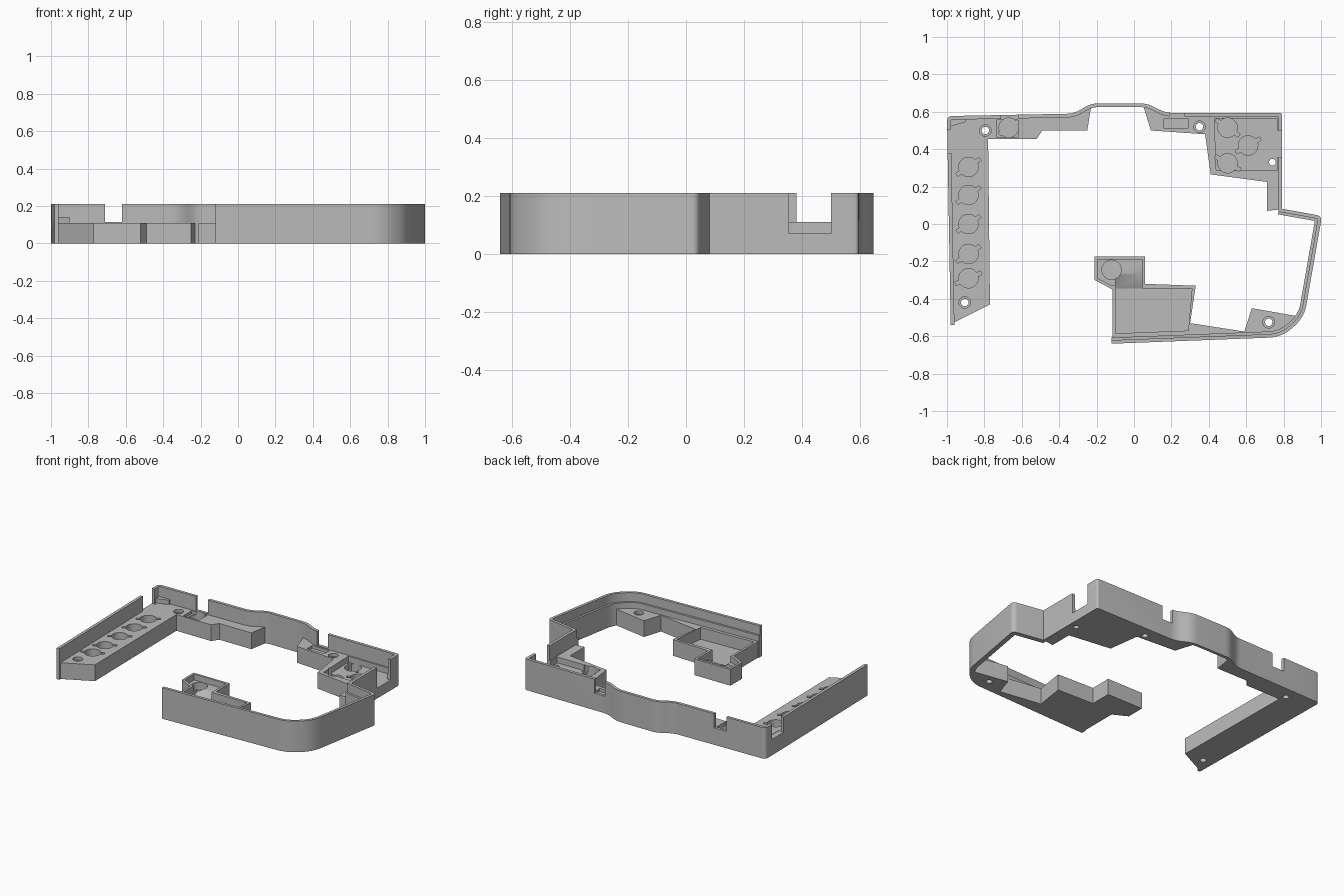
import bpy, bmesh
from math import cos, sin, pi
from mathutils import Vector

cube = bpy.data.objects.get("Cube")
if cube:
    bpy.data.objects.remove(cube, do_unlink=True)

grey = bpy.data.materials.new("plain grey")
grey.use_nodes = True
COLOUR = (0.5, 0.5, 0.5, 1)
grey.diffuse_color = COLOUR
grey.node_tree.nodes["Principled BSDF"].inputs["Base Color"].default_value = COLOUR

SLAB, TOP, OVER = 0.11, 0.21, 0.3


def finish(name, bm):
    bmesh.ops.recalc_face_normals(bm, faces=bm.faces)
    mesh = bpy.data.meshes.new(name)
    bm.to_mesh(mesh)
    bm.free()
    mesh.materials.append(grey)
    obj = bpy.data.objects.new(name, mesh)
    bpy.context.collection.objects.link(obj)
    return obj


def prism(name, outline, low, high):
    """Extrude an outline; low may be a function of y for a sloping floor."""
    floor = low if callable(low) else (lambda y: low)
    bm = bmesh.new()
    bottom = [bm.verts.new((x, y, floor(y))) for x, y in outline]
    top = [bm.verts.new((x, y, high)) for x, y in outline]
    bm.faces.new(bottom)
    bm.faces.new(top)
    for i in range(len(outline)):
        j = (i + 1) % len(outline)
        bm.faces.new((bottom[i], bottom[j], top[j], top[i]))
    return finish(name, bm)


def rect(x0, x1, y0, y1):
    return [(x0, y0), (x1, y0), (x1, y1), (x0, y1)]


def disc(x, y, r, n=24):
    return [(x + r * cos(2 * pi * i / n), y + r * sin(2 * pi * i / n)) for i in range(n)]


def keyed_disc(x, y, angle, r=0.052, reach=0.075, half=0.2):
    """Round outline with a small tab on two opposite sides."""
    pts = []
    for side in (0, pi):
        a = angle + side
        d = Vector((cos(a), sin(a)))
        across = Vector((-d.y, d.x)) * r * sin(half)
        pts += [d * r * cos(half) - across, d * reach - across,
                d * reach + across, d * r * cos(half) + across]
        for i in range(1, 12):
            b = a + half + (pi - 2 * half) * i / 12
            pts.append(Vector((cos(b), sin(b))) * r)
    return [(x + p.x, y + p.y) for p in pts]


def inset_path(corners, s, steps=6):
    """Move a clockwise path inward by s, then round its corners to match."""
    pts = [Vector(c[:2]) for c in corners]
    dirs = [(b - a).normalized() for a, b in zip(pts, pts[1:])]
    moved, cuts = [], []
    for i, p in enumerate(pts):
        d0, d1 = dirs[max(i - 1, 0)], dirs[min(i, len(dirs) - 1)]
        mitre = Vector((d0.y + d1.y, -d0.x - d1.x)) / (1 + d0.dot(d1))
        turn = -d0.cross(d1) / (1 + d0.dot(d1))
        moved.append(p + mitre * s)
        cuts.append(max(corners[i][2] - s * turn, 0.004))
    out = [moved[0]]
    for i in range(1, len(pts) - 1):
        p = moved[i]
        a, b = p - dirs[i - 1] * cuts[i], p + dirs[i] * cuts[i]
        for k in range(steps + 1):
            t = k / steps
            out.append(a * (1 - t) ** 2 + p * 2 * t * (1 - t) + b * t * t)
    return out + [moved[-1]]


def sweep(name, corners, section):
    """Carry a section of (inward, up) points along a rounded path."""
    bm = bmesh.new()
    lines = [[bm.verts.new((p.x, p.y, z)) for p in inset_path(corners, s)] for s, z in section]
    for a, b in zip(lines, lines[1:] + lines[:1]):
        for k in range(len(a) - 1):
            bm.faces.new((a[k], a[k + 1], b[k + 1], b[k]))
    for end in (0, -1):
        bm.faces.new([line[end] for line in lines])
    return finish(name, bm)


def combine(target, other, operation):
    mod = target.modifiers.new("combine", "BOOLEAN")
    mod.operation, mod.solver, mod.object = operation, "EXACT", other
    bpy.context.view_layer.objects.active = target
    bpy.ops.object.modifier_apply(modifier=mod.name)
    bpy.data.objects.remove(other, do_unlink=True)


# Outer walls as clockwise corners (x, y, rounding): plain at the back, stepped in front
frame = sweep("case_frame", [
    (-0.98, -0.54, 0), (-1, 0.577, 0.03), (-0.32, 0.59, 0.04), (-0.23, 0.645, 0.04),
    (0.07, 0.645, 0.04), (0.17, 0.594, 0.04), (0.792, 0.594, 0.015), (0.792, 0.07, 0)],
    [(0, 0), (0.02, 0), (0.02, TOP), (0, TOP)])
front_wall = sweep("front_wall", [
    (0.775, 0.084, 0), (1.005, 0.043, 0.03), (0.91, -0.5, 0.07), (0.79, -0.605, 0.07),
    (-0.12, -0.64, 0)],
    [(0, 0), (0.033, 0), (0.033, 0.15), (0.019, 0.15), (0.019, TOP), (0, TOP)])
combine(frame, front_wall, "UNION")

# Solid shelves inside the wall
left_shelf = [(-0.97, -0.53), (-0.77, -0.43), (-0.78, 0.455), (-0.52, 0.455), (-0.49, 0.5),
              (-0.25, 0.5), (-0.23, 0.622), (-0.3, 0.582), (-0.97, 0.566), (-0.985, 0.54)]
corner_shelf = [(0.05, 0.63), (0.09, 0.5), (0.38, 0.48), (0.41, 0.265), (0.71, 0.225),
                (0.71, 0.07), (0.78, 0.078), (0.78, 0.58), (0.17, 0.582), (0.07, 0.628)]
front_shelf = [(-0.115, -0.63), (-0.115, -0.35), (-0.21, -0.3), (-0.21, -0.175),
               (0.06, -0.175), (0.06, -0.32), (0.33, -0.33), (0.3, -0.53), (0.59, -0.575),
               (0.63, -0.45), (0.885, -0.495), (0.85, -0.535), (0.77, -0.592)]
for outline in (left_shelf, corner_shelf, front_shelf):
    combine(frame, prism("shelf", outline, 0, SLAB), "UNION")
gusset = [(-0.985, 0.52), (-0.9, 0.545), (-0.9, 0.566), (-0.985, 0.56)]
combine(frame, prism("gusset", gusset, 0.1, 0.14), "UNION")

# Recesses and wall notches: outline, floor height
cuts = [
    ([(0.44, 0.285), (0.765, 0.285), (0.765, 0.565), (0.43, 0.565)], 0.07),
    (rect(0.7, 0.85, 0.355, 0.5), 0.07),
    (rect(-1.05, -0.96, 0.38, 0.505), 0.108),
    (rect(-0.71, -0.62, 0.54, 0.7), 0.115),
    (rect(-0.735, -0.62, 0.465, 0.555), 0.09),
    (rect(0.19, 0.27, 0.54, 0.7), 0.115),
    (rect(0.16, 0.29, 0.51, 0.565), 0.09),
    ([(-0.1, -0.345), (0.31, -0.345), (0.29, -0.57), (-0.1, -0.585)], 0.03),
    ([(-0.195, -0.19), (0.045, -0.19), (0.045, -0.315), (-0.115, -0.33), (-0.195, -0.29)], 0.07),
    (rect(-0.1, 0.045, -0.35, -0.27), lambda y: 0.03 + (y + 0.35) * 0.5),
]

# Keyed round pockets
for y in (0.305, 0.155, 0, -0.16, -0.29):
    cuts.append((keyed_disc(-0.885, y, 0.6 if y > -0.2 else 0.4), 0.05))
cuts.append((keyed_disc(-0.67, 0.515, 0.6, reach=0.06), 0.05))
for x, y, angle in ((0.5, 0.515, -0.6), (0.61, 0.42, 0.5), (0.5, 0.325, -0.5)):
    cuts.append((keyed_disc(x, y, angle), 0.02))
cuts.append((disc(-0.12, -0.245, 0.052), 0.02))

# Screw holes with a shallow counterbore
for x, y in ((-0.795, 0.5), (0.35, 0.52), (0.72, -0.525), (-0.905, -0.42)):
    cuts.append((disc(x, y, 0.031), 0.09))
    cuts.append((disc(x, y, 0.02), -0.1))
cuts.append((disc(0.74, 0.33, 0.018), -0.1))

for outline, floor in cuts:
    combine(frame, prism("cutter", outline, floor, OVER), "DIFFERENCE")

# Soft shading on the rounded corners only
bpy.ops.object.select_all(action="DESELECT")
frame.select_set(True)
bpy.context.view_layer.objects.active = frame
bpy.ops.object.shade_smooth_by_angle(angle=pi / 6)
